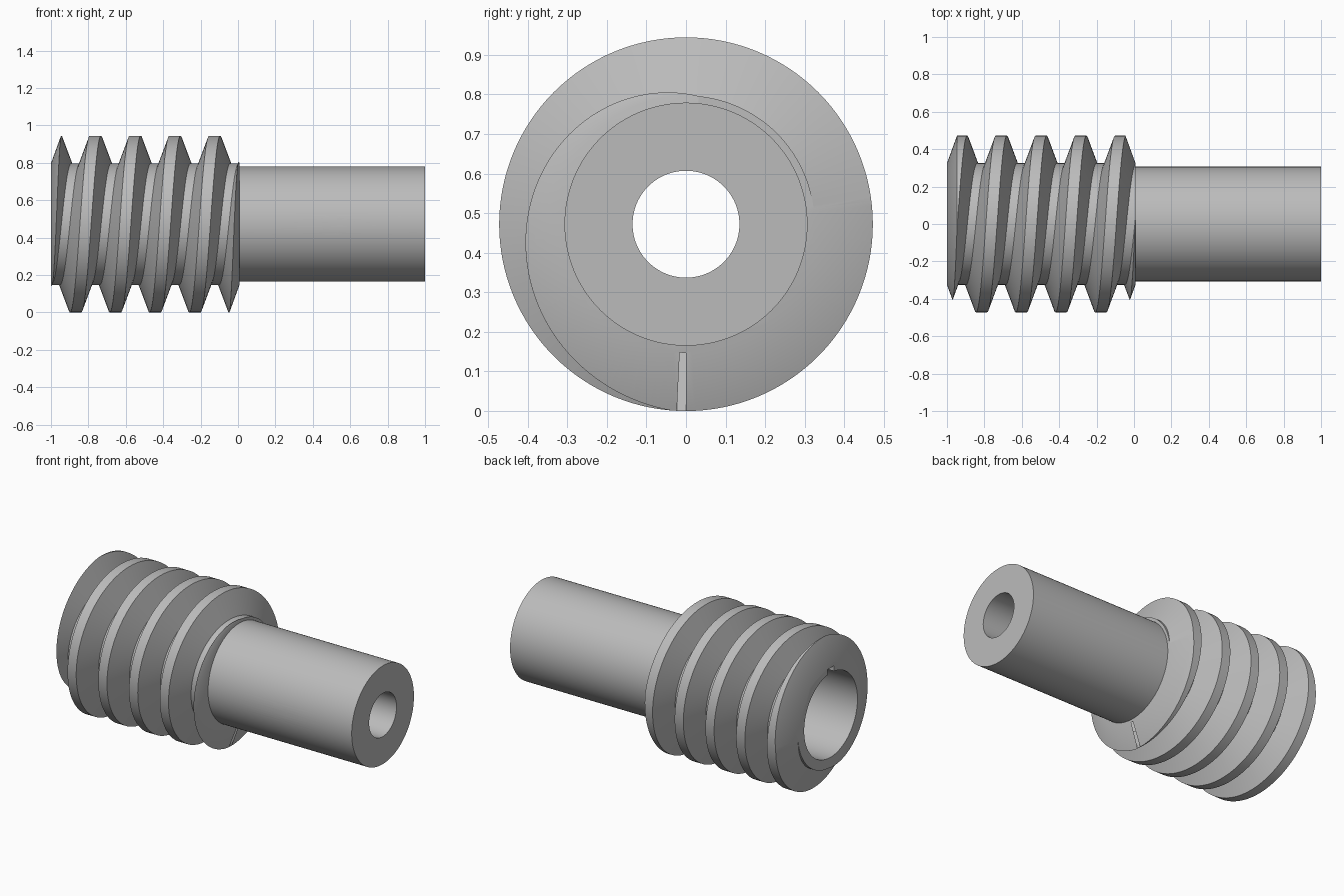
import bpy, bmesh, math

if "Cube" in bpy.data.objects:
    bpy.data.objects.remove(bpy.data.objects["Cube"])

SEG = 128
AXIS_Z = 0.472
CREST, ROOT, SHAFT = 0.472, 0.325, 0.307
PITCH = 0.2125
FLANK = (CREST - ROOT) * math.tan(math.radians(20))

steel = bpy.data.materials.new("Grey steel")
steel.use_nodes = True
grey = (0.5, 0.5, 0.5, 1)
steel.diffuse_color = grey
steel.node_tree.nodes["Principled BSDF"].inputs["Base Color"].default_value = grey


def point(x, r, a):
    """Point at angle a, measured from the top towards the back."""
    return (x, r * math.sin(a), AXIS_Z + r * math.cos(a))


def finish(name, bm):
    bmesh.ops.recalc_face_normals(bm, faces=bm.faces)
    mesh = bpy.data.meshes.new(name)
    bm.to_mesh(mesh)
    bm.free()
    mesh.materials.append(steel)
    obj = bpy.data.objects.new(name, mesh)
    bpy.context.collection.objects.link(obj)
    return obj


def lathe(name, profile, closed=False, seg=SEG):
    """Turn (x, radius) points about the long axis, with capped or joined ends."""
    bm = bmesh.new()
    rings = [[bm.verts.new(point(x, r, math.tau * i / seg)) for i in range(seg)]
             for x, r in profile]
    pairs = list(zip(rings, rings[1:]))
    if closed:
        pairs.append((rings[-1], rings[0]))
    else:
        bm.faces.new(rings[0])
        bm.faces.new(rings[-1])
    for a, b in pairs:
        for i in range(seg):
            j = (i + 1) % seg
            bm.faces.new((a[i], a[j], b[j], b[i]))
    return finish(name, bm)


def helical_thread(name, first_crest, turns):
    """Trapezoid thread whose seam joins each turn to the next one."""
    bm = bmesh.new()
    section = [(-0.03 - FLANK, ROOT), (-0.03, CREST), (0.03, CREST), (0.03 + FLANK, ROOT)]
    rows = []
    for i in range(SEG):
        t = i / SEG
        rows.append([bm.verts.new(point(first_crest + (k + t) * PITCH + dx, r, t * math.tau))
                     for k in range(turns) for dx, r in section])
    rows.append(rows[0][len(section):])
    for a, b in zip(rows, rows[1:]):
        for j in range(min(len(a), len(b)) - 1):
            bm.faces.new((a[j], a[j + 1], b[j + 1], b[j]))
    # Close both ends with fans to points well outside the trimmed length
    rim = [e for e in bm.edges if e.is_boundary]
    for side in (-1, 1):
        apex = bm.verts.new((-0.5 + side * 1.5, 0, AXIS_Z))
        for e in rim:
            if (e.verts[0].co.x + 0.5) * side > 0:
                bm.faces.new((e.verts[0], e.verts[1], apex))
    return finish(name, bm)


def cut(obj, tool, operation="DIFFERENCE"):
    tool.hide_render = True
    mod = obj.modifiers.new("cut", "BOOLEAN")
    mod.operation = operation
    mod.solver = "EXACT"
    mod.object = tool
    bpy.context.view_layer.objects.active = obj
    bpy.ops.object.modifier_apply(modifier=mod.name)
    bpy.data.objects.remove(tool)


def smooth(obj):
    bpy.ops.object.select_all(action="DESELECT")
    obj.select_set(True)
    bpy.context.view_layer.objects.active = obj
    bpy.ops.object.shade_smooth_by_angle(angle=math.radians(25))


# Worm: thread trimmed by chamfered ends, then bored and keyed
worm = helical_thread("worm_thread", -0.762 - 3 * PITCH, 10)
end, reach = 0.008, 0.3
rise = reach * math.tan(math.radians(20))
envelope = lathe("end_chamfers", [(-1, ROOT), (-1 + rise, ROOT + reach),
                                  (end - rise, ROOT + reach), (end, ROOT)])
cut(worm, envelope, "INTERSECT")
cut(worm, lathe("wide_bore", [(-1.2, 0.263), (0.1, 0.263)]))

bm = bmesh.new()
bmesh.ops.create_cube(bm, size=1)
bmesh.ops.scale(bm, vec=(1.2, 0.065, 0.2), verts=bm.verts)
bmesh.ops.translate(bm, vec=(-0.6, 0, AXIS_Z + 0.195), verts=bm.verts)
cut(worm, finish("keyway", bm))
smooth(worm)

# Plain hollow shaft with a cross hole on the front
shaft = lathe("shaft", [(0, 0.135), (0, SHAFT), (1, SHAFT), (1, 0.135)], closed=True)
bm = bmesh.new()
bmesh.ops.create_cone(bm, cap_ends=True, segments=48, radius1=0.057, radius2=0.057, depth=0.4)
for v in bm.verts:
    x, y, z = v.co
    v.co = (0.505 + x, z - 0.25, AXIS_Z + y)
cut(shaft, finish("cross_hole", bm))
smooth(shaft)
